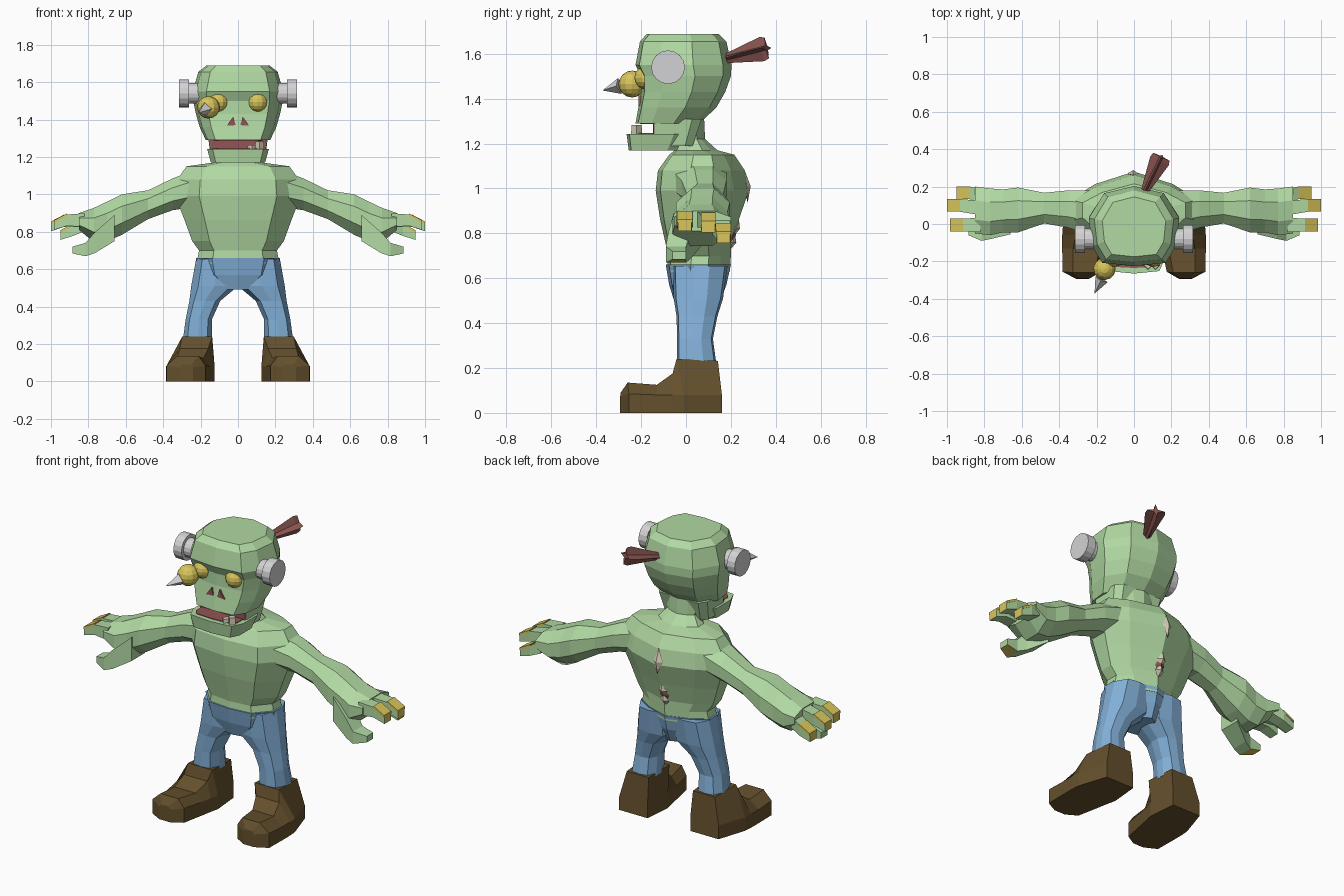
import bpy, bmesh, math
from mathutils import Vector

if "Cube" in bpy.data.objects:
    bpy.data.objects.remove(bpy.data.objects["Cube"])


def material(name, rgb):
    m = bpy.data.materials.new(name)
    m.diffuse_color = (*rgb, 1)
    m.use_nodes = True
    m.node_tree.nodes["Principled BSDF"].inputs["Base Color"].default_value = m.diffuse_color
    return m


GREEN = material("green skin", (0.44, 0.695, 0.365))
BLUE = material("blue denim", (0.225, 0.435, 0.685))
BROWN = material("brown leather", (0.128, 0.08, 0.026))
YELLOW = material("yellow nail and eye", (0.69, 0.565, 0.105))
GREY = material("grey metal", (0.65, 0.65, 0.66))
RED = material("red flesh", (0.29, 0.09, 0.09))
WOOD = material("reddish feather", (0.25, 0.09, 0.08))
BONE = material("pale bone", (0.66, 0.62, 0.47))


def finish(bm, name, mats, mirror=False, rule=None):
    bmesh.ops.recalc_face_normals(bm, faces=bm.faces)
    if rule:
        for f in bm.faces:
            f.material_index = rule(f)
    me = bpy.data.meshes.new(name)
    bm.to_mesh(me)
    bm.free()
    for m in mats:
        me.materials.append(m)
    ob = bpy.data.objects.new(name, me)
    bpy.context.collection.objects.link(ob)
    if mirror:
        ob.modifiers.new("mirror", 'MIRROR').use_mirror_merge = False
    return ob


def skin(name, rings, mats, mirror=False, rule=None):
    """Join rings of points into a closed flat-faced body."""
    bm = bmesh.new()
    vs = [[bm.verts.new(p) for p in r] for r in rings]
    n = len(rings[0])
    for a, b in zip(vs, vs[1:]):
        for i in range(n):
            j = (i + 1) % n
            bm.faces.new((a[i], a[j], b[j], b[i]))
    bm.faces.new(vs[0])
    bm.faces.new(vs[-1])
    return finish(bm, name, mats, mirror, rule)


def rod(name, p, q, r1, r2, n, mat, mirror=False):
    p, q = Vector(p), Vector(q)
    bm = bmesh.new()
    bmesh.ops.create_cone(bm, cap_ends=True, segments=n, radius1=r1, radius2=r2, depth=(q - p).length)
    rot = (q - p).to_track_quat('Z', 'Y')
    for v in bm.verts:
        v.co = rot @ v.co + (p + q) / 2
    return finish(bm, name, [mat], mirror)


def ball(name, c, r, mat):
    bm = bmesh.new()
    bmesh.ops.create_uvsphere(bm, u_segments=12, v_segments=8, radius=r)
    bmesh.ops.translate(bm, verts=bm.verts, vec=c)
    return finish(bm, name, [mat])


def level(half, z, x0, x1, yf, yb):
    """Horizontal ring from a half outline, fitted to x0..x1 and yf..yb."""
    pts = half + [(-x, y) for x, y in half[-2:0:-1]]
    cx, hw, cy, hy = (x0 + x1) / 2, (x1 - x0) / 2, (yf + yb) / 2, (yb - yf) / 2
    return [(cx + x * hw, cy + y * hy, z) for x, y in pts]


def upright(x, yc, zc, ry, rz, n=8):
    """Ring across the arm, in the yz plane."""
    k = 1 / math.cos(math.pi / n)
    a = [2 * math.pi * (i + 0.5) / n for i in range(n)]
    return [(x, yc + ry * k * math.cos(t), zc + rz * k * math.sin(t)) for t in a]


BODY = [(0, -1), (0.62, -0.9), (1, -0.25), (1, 0.3), (0.62, 0.68), (0, 1)]
HEAD = [(0, -1), (0.70, -0.92), (0.93, -0.5), (1, 0.2), (0.66, 0.82), (0, 1)]
LEG = [(0, -1), (0.7, -0.9), (1, -0.2), (1, 0.35), (0.65, 0.9), (0, 1)]
JAW = [(0, -1), (0.82, -0.9), (1, -0.4), (1, 0.6), (0.8, 1), (0, 1)]
BOX = [(0, -1), (0.97, -1), (1, -0.9), (1, 0.6), (0.8, 1), (0, 1)]


def stack(name, half, rows, mat, mirror=False):
    return skin(name, [level(half, *r) for r in rows], [mat], mirror)


def wide(rows):
    return [(z, -w, w, f, b) for z, w, f, b in rows]


# Torso with hunched back and neck
stack("torso", BODY, wide([
    (0.63, 0.222, -0.085, 0.195), (0.70, 0.208, -0.08, 0.20), (0.75, 0.245, -0.09, 0.20),
    (0.86, 0.285, -0.115, 0.235), (0.99, 0.335, -0.135, 0.28), (1.08, 0.325, -0.125, 0.262),
    (1.15, 0.275, -0.075, 0.215), (1.17, 0.13, -0.05, 0.14), (1.22, 0.09, -0.02, 0.085),
    (1.33, 0.10, -0.02, 0.08)]), GREEN)

# Skull
stack("head", HEAD, wide([
    (1.29, 0.172, -0.225, 0.06), (1.36, 0.205, -0.212, 0.135), (1.43, 0.225, -0.2, 0.175),
    (1.50, 0.24, -0.2, 0.20), (1.55, 0.242, -0.225, 0.203), (1.655, 0.212, -0.205, 0.18),
    (1.688, 0.17, -0.175, 0.145)]), GREEN)

# Open mouth: cheeks, red lining, lower jaw
stack("cheeks", BOX, wide([(1.19, 0.145, -0.14, 0.03), (1.31, 0.16, -0.14, 0.07)]), GREEN)
stack("mouth_back", BOX, wide([(1.23, 0.145, -0.147, -0.12), (1.295, 0.15, -0.147, -0.12)]), RED)
stack("jaw", JAW, wide([(1.17, 0.145, -0.255, -0.04), (1.243, 0.165, -0.265, 0.0)]), GREEN)
stack("tongue", JAW, wide([(1.24, 0.135, -0.235, -0.12), (1.247, 0.135, -0.235, -0.12)]), RED)
stack("palate", JAW, wide([(1.286, 0.13, -0.205, -0.12), (1.295, 0.13, -0.205, -0.12)]), RED)
for i, (x, h) in enumerate([(0.075, 0.02), (0.115, 0.038)]):
    rod(f"tooth_{i}", (x, -0.22, 1.24), (x, -0.22, 1.245 + h), 0.025, 0.022, 4, BONE)

# Nostrils
tri = [(0.012, 1.37), (0.06, 1.367), (0.026, 1.415)]
skin("nostrils", [[(x, y, z) for x, z in tri] for y in (-0.195, -0.212)], [RED], True)

# Eyes, one pushed out by the arrow
for name, x in (("right_eye", -0.105), ("left_eye", 0.105)):
    ball(name, (x, -0.178, 1.493), 0.052, YELLOW)
ball("popped_eye", (-0.158, -0.24, 1.465), 0.06, YELLOW)

# Bolts on the temples
rod("bolt_shaft", (0.18, -0.08, 1.54), (0.27, -0.08, 1.54), 0.055, 0.055, 16, GREY, True)
rod("bolt_head", (0.262, -0.08, 1.54), (0.315, -0.08, 1.54), 0.075, 0.075, 16, GREY, True)

# Arrow through the head
tip, tail = Vector((-0.21, -0.37, 1.437)), Vector((0.145, 0.355, 1.625))
way = (tail - tip).normalized()
rod("arrow_point", tip + way * 0.085, tip, 0.036, 0.001, 4, GREY)
rod("arrow_shaft", tip + way * 0.08, tail - way * 0.03, 0.012, 0.012, 6, WOOD)
rot = way.to_track_quat('Z', 'Y')


def star(d, r):
    out = []
    for i in range(8):
        t, k = math.pi * i / 4, (r if i % 2 == 0 else 0.014)
        out.append(tail - way * d + rot @ Vector((k * math.cos(t), k * math.sin(t), 0)))
    return out


skin("arrow_feathers", [star(0.22, 0.018), star(0.02, 0.055), star(-0.005, 0.048)], [WOOD])

# Arms
skin("arm", [upright(*r) for r in [
    (0.22, 0.06, 1.035, 0.12, 0.10), (0.35, 0.08, 1.0, 0.10, 0.085),
    (0.48, 0.085, 0.945, 0.082, 0.077), (0.62, 0.075, 0.892, 0.12, 0.108),
    (0.70, 0.07, 0.855, 0.115, 0.106), (0.77, 0.065, 0.836, 0.125, 0.092),
    (0.85, 0.075, 0.855, 0.125, 0.045)]], [GREEN], True)


# Fingers and thumb with yellow nails
def digit(name, path, nail):
    rings = [[(x, y + a * w, z + b * h) for a, b in ((-1, -1), (1, -1), (1, 1), (-1, 1))]
             for x, y, z, w, h in path]
    start = path[-2][0] - 0.001
    skin(name, rings, [GREEN, YELLOW], True,
         lambda f: int(min(v.co.x for v in f.verts) > start and nail(f.normal)))


top = lambda n: n.z > 0.3 or n.x > 0.8
for name, y0, y1, z0, tx, tz in (("front_finger", -0.005, -0.005, 0.862, 0.983, 0.832),
                                 ("middle_finger", 0.085, 0.10, 0.862, 1.0, 0.825),
                                 ("back_finger", 0.15, 0.167, 0.84, 0.95, 0.778)):
    digit(name, [(0.82, y0, z0, 0.038, 0.037), (tx - 0.068, y1, tz + 0.03, 0.034, 0.03),
                 (tx, y1, tz, 0.03, 0.022)], top)
    # raised nail plate
    skin(name + "_nail", [[(x, y1 + s * 0.034, z + d) for s, d in ((-1, -0.008), (1, -0.008), (1, 0.006), (-1, 0.006))]
                          for x, z in ((tx - 0.07, tz + 0.061), (tx, tz + 0.024))], [YELLOW], True)
digit("thumb", [(0.66, 0.01, 0.82, 0.065, 0.07), (0.765, -0.03, 0.742, 0.05, 0.056),
                (0.815, -0.045, 0.705, 0.045, 0.036), (0.885, -0.03, 0.702, 0.03, 0.018)],
      lambda n: n.z < -0.3)

# Trousers
stack("trouser_hips", BODY, wide([
    (0.49, 0.09, -0.05, 0.15), (0.57, 0.20, -0.075, 0.18), (0.66, 0.226, -0.09, 0.20)]), BLUE)
stack("trouser_leg", LEG, [
    (0.22, 0.14, 0.295, -0.04, 0.135), (0.33, 0.14, 0.28, -0.04, 0.12),
    (0.43, 0.095, 0.26, -0.042, 0.14), (0.51, 0.0, 0.25, -0.055, 0.165),
    (0.655, 0.0, 0.224, -0.06, 0.185)], BLUE, True)


# Boots, sections from toe to heel: y, base x range, side height, top x range, top height, top y
def sole(y, a, b, s, c, d, t, ty):
    return [(a, y, 0), (b, y, 0), (b, y, s), (d, ty, t), (c, ty, t), (a, y, s)]


skin("boot", [sole(*r) for r in [
    (-0.293, 0.24, 0.31, 0.075, 0.25, 0.30, 0.09, -0.291),
    (-0.255, 0.175, 0.382, 0.085, 0.21, 0.325, 0.135, -0.26),
    (-0.13, 0.15, 0.384, 0.08, 0.185, 0.325, 0.125, -0.13),
    (-0.06, 0.137, 0.384, 0.08, 0.16, 0.312, 0.175, -0.06),
    (-0.01, 0.125, 0.38, 0.08, 0.138, 0.298, 0.24, -0.042),
    (0.16, 0.14, 0.325, 0.08, 0.145, 0.288, 0.232, 0.142)]], [BROWN], True)


# Torn skin along the spine with bare bone
def lozenge(name, y, z, sx, sy, sz, mat):
    bm = bmesh.new()
    bmesh.ops.create_uvsphere(bm, u_segments=4, v_segments=2, radius=1)
    for v in bm.verts:
        v.co = (v.co.x * sx - 0.005, v.co.y * sy + y, v.co.z * sz)
        v.co.y += v.co.z * (0.35 if z < 0.98 else -0.1)
        v.co.z += z
    finish(bm, name, [mat])


for i, (y, z, h) in enumerate([(0.268, 1.01, 0.075), (0.209, 0.79, 0.06)]):
    lozenge(f"wound_{i}", y, z, 0.03, 0.013, h, RED)
for i, (y, z, h) in enumerate([(0.27, 1.01, 0.065), (0.222, 0.82, 0.04), (0.206, 0.758, 0.036)]):
    lozenge(f"vertebra_{i}", y, z, 0.03, 0.018, h, BONE)
